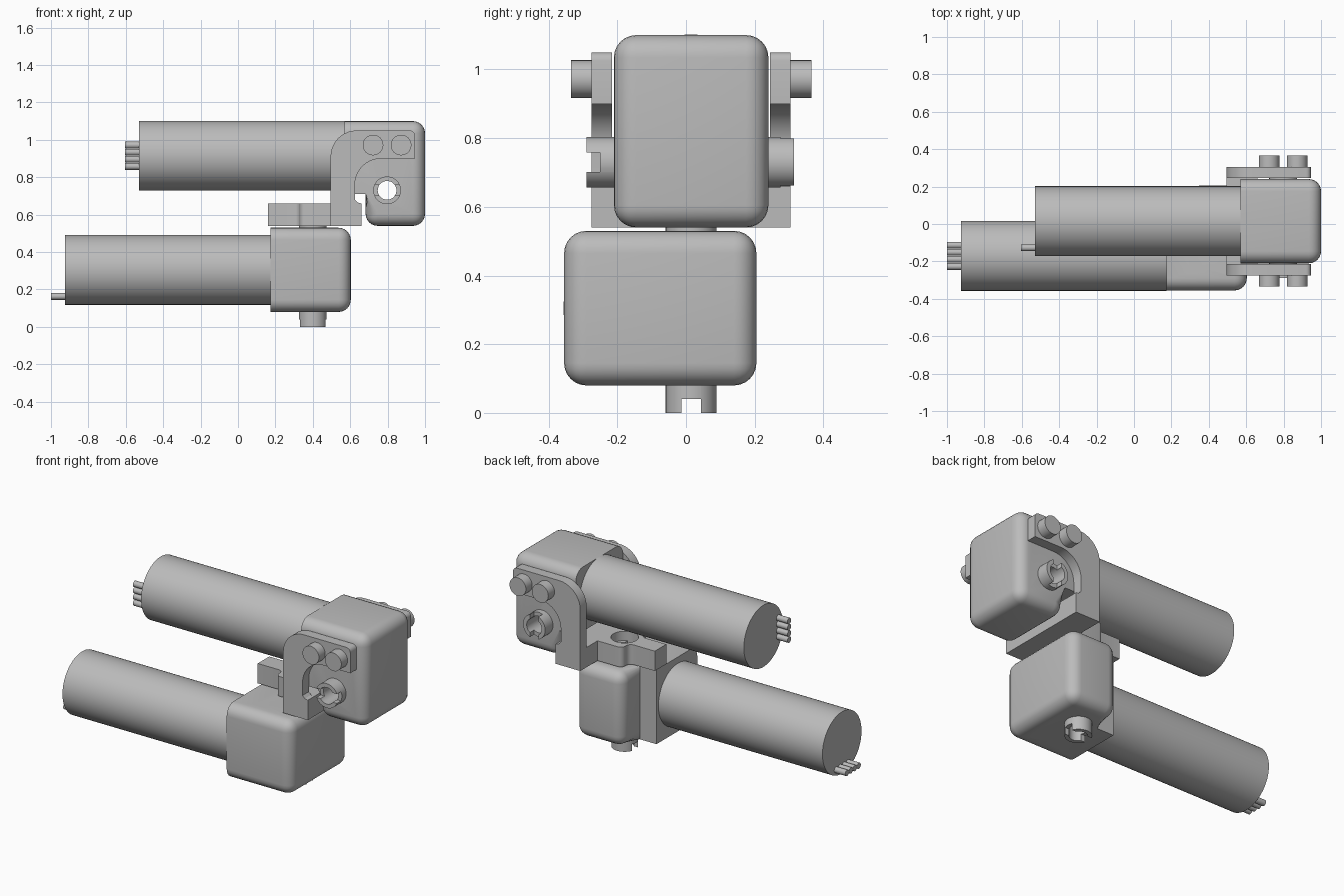
import bpy, bmesh, math
from mathutils import Matrix, Vector

cube = bpy.data.objects.get("Cube")
if cube:
    bpy.data.objects.remove(cube, do_unlink=True)

grey = bpy.data.materials.new("machined grey")
grey.use_nodes = True
grey.diffuse_color = (0.5, 0.5, 0.5, 1)
grey.node_tree.nodes["Principled BSDF"].inputs["Base Color"].default_value = (0.5, 0.5, 0.5, 1)


def finish(name, bm):
    bmesh.ops.recalc_face_normals(bm, faces=bm.faces)
    mesh = bpy.data.meshes.new(name)
    bm.to_mesh(mesh)
    bm.free()
    mesh.materials.append(grey)
    ob = bpy.data.objects.new(name, mesh)
    bpy.context.collection.objects.link(ob)
    return ob


def rod(name, axis, centre, radius, start, end, sides=48, end_radius=None):
    """Cylinder or cone along an axis, from start to end."""
    bm = bmesh.new()
    r2 = radius if end_radius is None else end_radius
    bmesh.ops.create_cone(bm, cap_ends=True, segments=sides, radius1=radius, radius2=r2, depth=end - start)
    direction = Vector([axis == a for a in "xyz"])
    turn = direction.to_track_quat("Z", "Y").to_matrix().to_4x4()
    place = Vector(centre)
    place["xyz".index(axis)] = (start + end) / 2
    bm.transform(Matrix.Translation(place) @ turn)
    return finish(name, bm)


def block(name, low, high):
    bm = bmesh.new()
    bmesh.ops.create_cube(bm, size=1)
    low, high = Vector(low), Vector(high)
    bm.transform(Matrix.Translation((low + high) / 2) @ Matrix.Diagonal((*(high - low), 1)))
    return finish(name, bm)


def prism(name, outline, start, end, upright=False):
    """Extrude an outline along y, or along z when upright."""
    bm = bmesh.new()
    point = (lambda a, b: (a, b, start)) if upright else (lambda a, b: (a, start, b))
    face = bm.faces.new([bm.verts.new(point(a, b)) for a, b in outline])
    grown = bmesh.ops.extrude_face_region(bm, geom=[face])["geom"]
    move = Vector((0, 0, end - start) if upright else (0, end - start, 0))
    bmesh.ops.translate(bm, vec=move, verts=[v for v in grown if isinstance(v, bmesh.types.BMVert)])
    return finish(name, bm)


def arc(cx, cy, r, first, last, steps=10):
    angles = [math.radians(first + (last - first) * i / steps) for i in range(steps + 1)]
    return [(cx + r * math.cos(a), cy + r * math.sin(a)) for a in angles]


def cut(ob, cutters):
    for c in cutters:
        mod = ob.modifiers.new("cut", "BOOLEAN")
        mod.operation, mod.solver, mod.object = "DIFFERENCE", "EXACT", c
    bpy.context.view_layer.update()
    graph = bpy.context.evaluated_depsgraph_get()
    mesh = bpy.data.meshes.new_from_object(ob.evaluated_get(graph))
    ob.modifiers.clear()
    ob.data = mesh
    for c in cutters:
        bpy.data.objects.remove(c, do_unlink=True)


def bore(radius, reach=0.5):
    return rod("bore", "y", (0, 0, 0), radius, -reach, reach)


def gear_motor(prefix, matrix):
    """Gearbox, motor, wires and hollow shaft; the origin is the shaft centre."""
    parts = []
    # Stepped gearbox, rounded everywhere but on the motor side
    back, step, ledge = -0.227, -0.115, -0.02
    outline = [(back, 0.37), (0.203, 0.37), (0.203, -0.19), (step, -0.19), (step, ledge), (back, ledge)]
    box = prism(prefix + "_gearbox", outline, -0.225, 0.225)
    bm = bmesh.new()
    bm.from_mesh(box.data)
    edges = [e for e in bm.edges
             if not all(abs(v.co.x - back) < 1e-4 for v in e.verts)
             and not all(abs(v.co.z - ledge) < 1e-4 for v in e.verts)]
    bmesh.ops.bevel(bm, geom=edges, offset=0.065, segments=6, profile=0.5, affect="EDGES")
    bm.to_mesh(box.data)
    bm.free()
    cutters = [bore(0.05)]
    for x in (-0.075, 0.075):
        for side in (-1, 1):
            ends = sorted((side * 0.15, side * 0.26))
            cutters.append(rod("screw_hole", "y", (x, 0, 0.24), 0.035, *ends, sides=24))
    cut(box, cutters)
    parts.append(box)
    # Motor can
    parts.append(rod(prefix + "_motor", "x", (0, 0, 0.185), 0.187, -1.326, back, 64))
    # Four wires
    for i in range(4):
        parts.append(rod(f"{prefix}_wire_{i + 1}", "x", (0, -0.142, 0.128 + i * 0.038), 0.018, -1.4, -1.32, 16))
    # Hollow shaft, slotted across at each end
    shaft = rod(prefix + "_shaft", "y", (0, 0, 0), 0.074, -0.305, 0.30)
    cut(shaft, [bore(0.05),
                block("slot", (-0.1, -0.4, -0.028), (0.1, -0.265, 0.028)),
                block("slot", (-0.028, 0.26, -0.1), (0.028, 0.4, 0.1))])
    parts.append(shaft)
    for p in parts:
        p.data.transform(matrix)


# Two identical drives, the lower one turned a quarter about its motor axis
gear_motor("upper", Matrix.Translation((0.797, 0.015, 0.73)))
gear_motor("lower", Matrix.Translation((0.40, 0.015, 0.305)) @ Matrix.Rotation(math.radians(90), 4, "X"))

# Bracket side plates with a curved cut-out around the shaft
plate = ([(0.66, 0.54), (0.495, 0.54)]
         + arc(0.635, 0.91, 0.14, 180, 90)
         + arc(0.92, 1.025, 0.025, 90, 0, 4)
         + [(0.945, 0.90)]
         + arc(0.765, 0.76, 0.14, 90, 180)
         + [(0.625, 0.68), (0.64, 0.665), (0.66, 0.66)])
prism("front_side_plate", plate, -0.275, -0.215)
prism("back_side_plate", plate, 0.245, 0.305)

# Bracket base: cross beam, shaft hub and rear tab
base = ([(0.66, -0.215), (0.66, 0.245), (0.495, 0.245), (0.495, 0.14)]
        + arc(0.36, 0.11, 0.03, 90, 180, 5)
        + arc(0.30, 0.10, 0.03, 0, -90, 5)
        + [(0.16, 0.07), (0.16, -0.04)]
        + arc(0.30, -0.07, 0.03, 90, 0, 5)
        + arc(0.36, -0.08, 0.03, 180, 270, 5)
        + [(0.495, -0.11), (0.495, -0.215)])
base_plate = prism("bracket_base", base, 0.54, 0.66, upright=True)
cut(base_plate, [rod("shaft_hole", "z", (0.40, 0.015, 0), 0.076, 0.5, 0.7)])

# Socket-head screws on both sides
for side, face in (("front", -0.275), ("back", 0.305)):
    sign = -1 if side == "front" else 1
    for i, x in enumerate((0.722, 0.872)):
        tip = face + sign * 0.06
        screw = rod(f"{side}_screw_{i + 1}", "y", (x, 0, 0.972), 0.055, *sorted((face - sign * 0.005, tip)), sides=32)
        ends = sorted((tip - sign * 0.035, tip + sign * 0.02))
        cut(screw, [rod("hex_socket", "y", (x, 0, 0.972), 0.034, *ends, sides=6)])

# Smooth rounded surfaces, keep hard edges
bpy.ops.object.select_all(action="DESELECT")
for ob in bpy.context.collection.objects:
    if ob.type == "MESH":
        ob.select_set(True)
        bpy.context.view_layer.objects.active = ob
bpy.ops.object.shade_smooth_by_angle(angle=math.radians(30))
